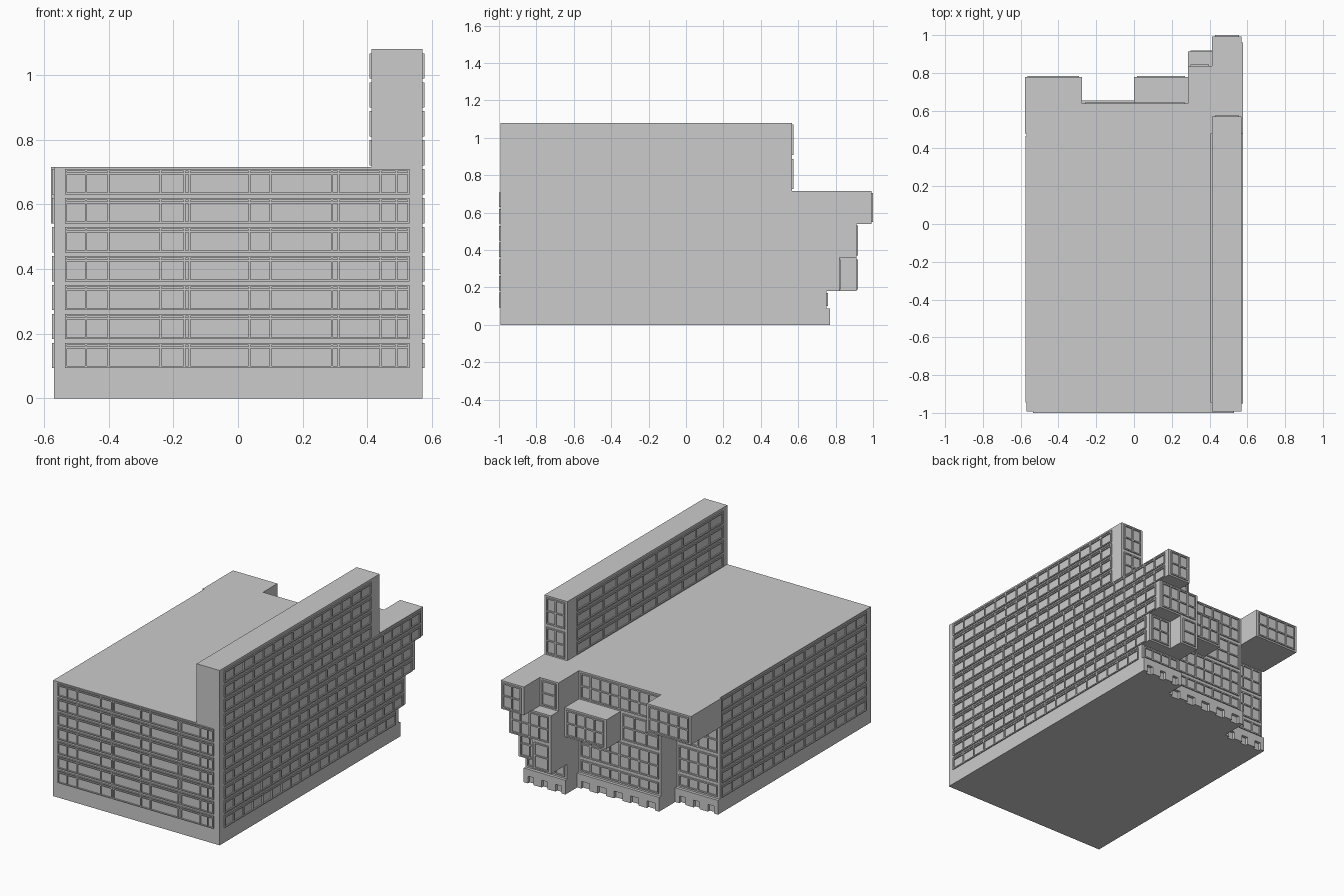
import bpy, bmesh

if "Cube" in bpy.data.objects:
    bpy.data.objects.remove(bpy.data.objects["Cube"])

FLOOR = 0.0895


def finish(name, bm):
    me = bpy.data.meshes.new(name)
    bm.to_mesh(me)
    bm.free()
    ob = bpy.data.objects.new(name, me)
    bpy.context.collection.objects.link(ob)
    return ob


def add_box(bm, x0, x1, y0, y1, z0, z1):
    v = [bm.verts.new((x, y, z)) for z in (z0, z1)
         for x, y in ((x0, y0), (x1, y0), (x1, y1), (x0, y1))]
    for f in ((3, 2, 1, 0), (4, 5, 6, 7), (0, 1, 5, 4), (1, 2, 6, 5), (2, 3, 7, 6), (3, 0, 4, 7)):
        bm.faces.new([v[i] for i in f])


def union_of_boxes(name, boxes):
    """Outer skin of overlapping boxes, with no inner walls."""
    axes = [sorted({b[2 * a + s] for b in boxes for s in (0, 1)}) for a in range(3)]
    n = [len(a) - 1 for a in axes]

    def solid(c):
        if any(i < 0 or i >= m for i, m in zip(c, n)):
            return False
        p = [(axes[a][c[a]] + axes[a][c[a] + 1]) / 2 for a in range(3)]
        return any(all(b[2 * a] < p[a] < b[2 * a + 1] for a in range(3)) for b in boxes)

    bm = bmesh.new()
    cells = [(i, j, k) for i in range(n[0]) for j in range(n[1]) for k in range(n[2])]
    for c in filter(solid, cells):
        for a in range(3):
            for s in (0, 1):
                nb = list(c)
                nb[a] += 2 * s - 1
                if solid(nb):
                    continue
                u, w = (a + 1) % 3, (a + 2) % 3
                quad = []
                for du, dw in ((0, 0), (1, 0), (1, 1), (0, 1)):
                    q = [0, 0, 0]
                    q[a], q[u], q[w] = axes[a][c[a] + s], axes[u][c[u] + du], axes[w][c[w] + dw]
                    quad.append(bm.verts.new(q))
                bm.faces.new(quad if s else quad[::-1])
    bmesh.ops.remove_doubles(bm, verts=bm.verts, dist=1e-5)
    bmesh.ops.dissolve_limit(bm, angle_limit=0.01, verts=bm.verts, edges=bm.edges)
    return finish(name, bm)


def panel(bm, axis, pos, out, u0, u1, z0, z1, posts=(), rails=(), t=0.008):
    """Window frame on a wall: axis is the wall normal, out its signed depth."""
    d0, d1 = sorted((pos - out * 0.3, pos + out))

    def bar(a, b, c, d):
        if axis == 'x':
            add_box(bm, d0, d1, a, b, c, d)
        else:
            add_box(bm, a, b, d0, d1, c, d)

    bar(u0, u1, z0, z0 + t)
    bar(u0, u1, z1 - t, z1)
    edges = [u0 + t / 2] + list(posts) + [u1 - t / 2]
    for p in edges:
        bar(p - t / 2, p + t / 2, z0 + t, z1 - t)
    for r in rails:
        for a, b in zip(edges, edges[1:]):
            bar(a + t / 2, b - t / 2, r - t / 2, r + t / 2)


def spaced(u0, u1, step):
    n = max(1, round((u1 - u0) / step))
    return [u0 + (u1 - u0) * i / n for i in range(1, n)]


# Main mass with the tall slab and the stepped, overhanging back volumes
L, R, F = -0.568, 0.57, -0.993
union_of_boxes("building_mass", [
    (L, R, F, 0.48, 0, 0.715),                   # main block
    (0.413, R, F, 0.568, 0, 1.08),               # tall slab
    (-0.275, 0.285, 0, 0.637, 0, 0.715),         # middle bay
    (-0.578, -0.275, 0.48, 0.777, 0.54, 0.715),  # left overhang
    (0, 0.285, 0.4, 0.777, 0.36, 0.54),          # centre projecting box
    (0.285, R, 0, 0.752, 0, 0.18),               # right bay, stepping outwards
    (0.413, R, 0, 0.82, 0.18, 0.36),
    (0.285, 0.413, 0, 0.912, 0.18, 0.36),
    (0.285, R, 0, 0.912, 0.36, 0.54),
    (0.285, 0.413, 0, 0.837, 0.54, 0.715),
    (0.413, R, 0, 0.993, 0.54, 0.715),
])

# Front window bands
bm = bmesh.new()
for k in range(1, 8):
    z = FLOOR * k + 0.004
    panel(bm, 'y', F, -0.007, -0.535, 0.53, z, z + 0.078,
          (-0.47, -0.4, -0.24, -0.165, -0.15, 0.035, 0.1, 0.29, 0.31, 0.44, 0.49),
          (z + 0.064,), 0.006)
finish("front_windows", bm)

# Right side window bands, longer as the back steps out
bm = bmesh.new()
ends = [0.72, 0.79, 0.79, 0.88, 0.88, 0.96, 0.96] + [0.48] * 4
for k, end in enumerate(ends, 1):
    z = FLOOR * k + 0.004
    panel(bm, 'x', R, 0.007, -0.95, end, z, z + 0.078,
          spaced(-0.95, end, 0.093), (z + 0.064,), 0.007)
finish("right_windows", bm)

# Left side window bands
bm = bmesh.new()
for k in range(1, 8):
    z = FLOOR * k + 0.004
    panel(bm, 'x', L, -0.007, -0.945, 0.465, z, z + 0.078,
          spaced(-0.945, 0.465, 0.1), (z + 0.064,), 0.007)
finish("left_windows", bm)

# Inner side of the tall slab
bm = bmesh.new()
for k in range(8, 12):
    z = FLOOR * k + 0.004
    panel(bm, 'x', 0.413, -0.007, -0.945, 0.48, z, z + 0.078,
          spaced(-0.945, 0.48, 0.13), (z + 0.064,), 0.007)
finish("slab_inner_windows", bm)

# Back windows: wall y, x range, z range
bm = bmesh.new()
for y, x0, x1, z0, z1 in (
        (0.752, 0.285, R, 0.09, 0.18),
        (0.820, 0.413, R, 0.18, 0.36),
        (0.912, 0.285, 0.413, 0.18, 0.36),
        (0.912, 0.285, R, 0.36, 0.54),
        (0.993, 0.413, R, 0.54, 0.715),
        (0.837, 0.285, 0.413, 0.54, 0.715),
        (0.637, -0.275, 0.285, 0.09, 0.18),
        (0.637, -0.275, 0.285, 0.18, 0.36),
        (0.637, -0.275, 0, 0.36, 0.54),
        (0.637, -0.275, 0.285, 0.54, 0.715),
        (0.777, 0, 0.285, 0.36, 0.54),
        (0.480, L, -0.275, 0.09, 0.18),
        (0.480, L, -0.275, 0.18, 0.36),
        (0.480, L, -0.275, 0.36, 0.54),
        (0.777, -0.578, -0.275, 0.54, 0.715),
        (0.568, 0.413, R, 0.715, 0.897),
        (0.568, 0.413, R, 0.897, 1.08)):
    a, b, c, d = x0 + 0.015, x1 - 0.015, z0 + 0.01, z1 - 0.01
    rails = [(c + d) / 2] if z1 - z0 > 0.1 else []
    panel(bm, 'y', y, 0.007, a, b, c, d, spaced(a, b, 0.07), rails, 0.008)
finish("back_windows", bm)

# Ground-floor canopy bands with door openings below
bm = bmesh.new()
for y, x0, x1, doors in ((0.752, 0.285, R, 3), (0.637, -0.275, 0.285, 5), (0.48, L, -0.275, 3)):
    y1 = y + 0.018
    add_box(bm, x0, x1, y - 0.002, y1, 0.045, 0.088)
    step = (x1 - x0) / doors
    for i in range(doors + 1):
        a, b = max(x0, x0 + i * step - 0.028), min(x1, x0 + i * step + 0.028)
        add_box(bm, a, b, y - 0.002, y1, 0, 0.045)
finish("ground_floor_band", bm)
